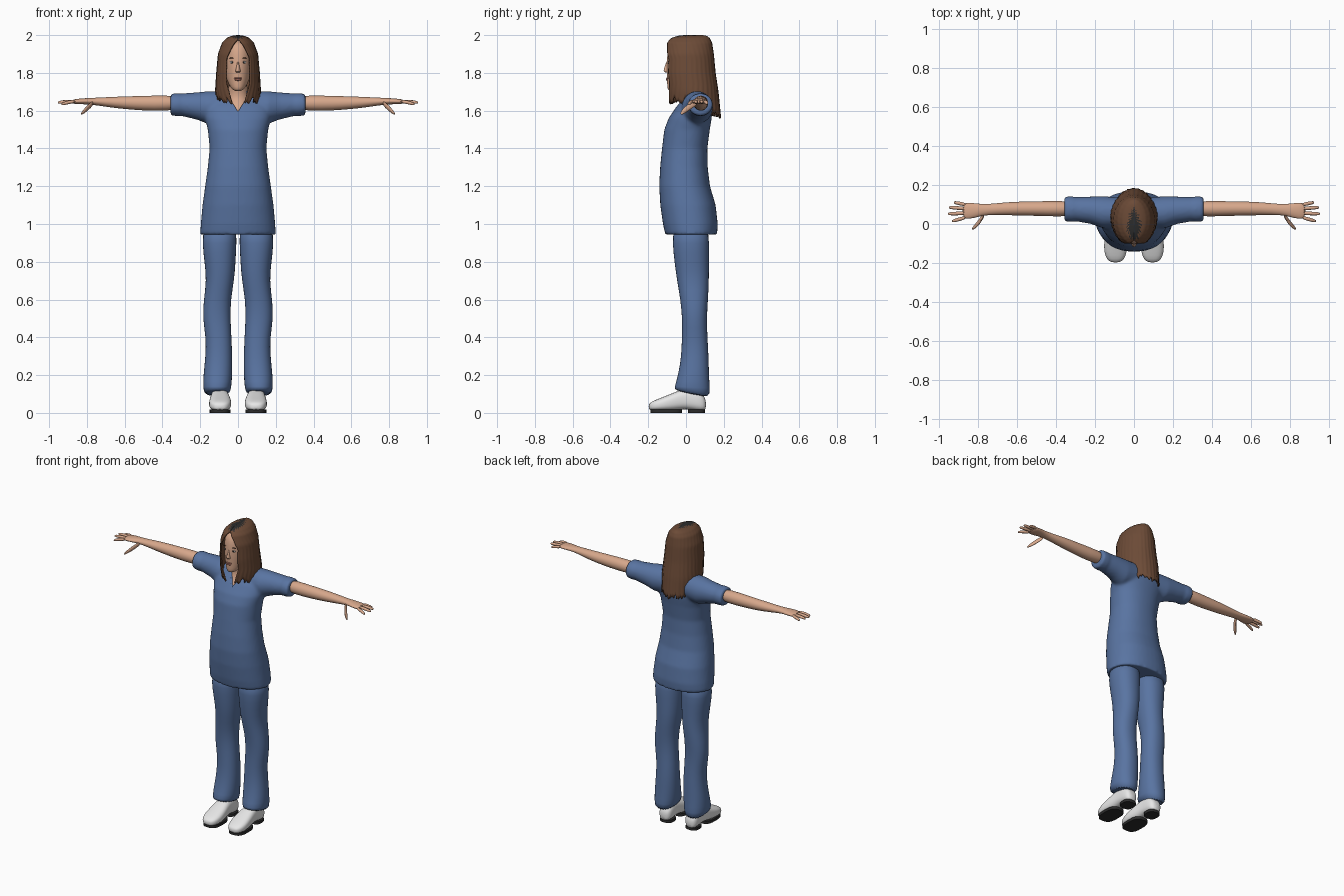
import bpy, bmesh, math, random
from mathutils import Vector

random.seed(4)
old = bpy.data.objects.get("Cube")
if old:
    bpy.data.objects.remove(old, do_unlink=True)


def material(name, r, g, b):
    m = bpy.data.materials.new(name)
    m.use_nodes = True
    m.diffuse_color = (r, g, b, 1)
    bsdf = m.node_tree.nodes["Principled BSDF"]
    bsdf.inputs["Base Color"].default_value = (r, g, b, 1)
    bsdf.inputs["Roughness"].default_value = 0.7
    return m


blue = material("scrub blue", 0.10, 0.175, 0.36)
skin = material("skin", 0.68, 0.39, 0.26)
brown = material("hair brown", 0.15, 0.07, 0.038)
charcoal = material("charcoal", 0.025, 0.025, 0.025)
white = material("shoe white", 0.8, 0.8, 0.8)
lip = material("lip rose", 0.5, 0.2, 0.15)


def finish(name, bm, mat, mirror=False, subsurf=0, angle=60):
    """Turn a bmesh into a smooth-shaded object, optionally mirrored in x."""
    bmesh.ops.recalc_face_normals(bm, faces=bm.faces)
    mesh = bpy.data.meshes.new(name)
    bm.to_mesh(mesh)
    bm.free()
    mesh.materials.append(mat)
    mesh.shade_smooth()
    mesh.set_sharp_from_angle(angle=math.radians(angle))
    ob = bpy.data.objects.new(name, mesh)
    bpy.context.collection.objects.link(ob)
    if mirror:
        ob.modifiers.new("Mirror", "MIRROR").use_mirror_merge = False
    if subsurf:
        s = ob.modifiers.new("Subsurf", "SUBSURF")
        s.levels = s.render_levels = subsurf
    return ob


def add_loft(bm, axis, rows, sides=24, power=1.0, tilt=0.0):
    """Rows are (position, min_a, max_a, min_b, max_b) along the axis."""
    def squash(v):
        return math.copysign(abs(v) ** power, v)
    rings = []
    for k, (p, a0, a1, b0, b1) in enumerate(rows):
        ring = []
        for i in range(sides):
            t = math.tau * i / sides
            a = (a0 + a1) / 2 + (a1 - a0) / 2 * squash(math.cos(t))
            b = (b0 + b1) / 2 + (b1 - b0) / 2 * squash(math.sin(t))
            q = p - tilt * (b - (b0 + b1) / 2) if k == 0 else p
            co = {"x": (q, a, b), "y": (a, q, b), "z": (a, b, q)}[axis]
            ring.append(bm.verts.new(co))
        rings.append(ring)
    for r, s in zip(rings, rings[1:]):
        for i in range(sides):
            j = (i + 1) % sides
            bm.faces.new((r[i], r[j], s[j], s[i]))
    bm.faces.new(rings[0])
    bm.faces.new(rings[-1])


def loft(name, axis, rows, mat, mirror=False, subsurf=1, **kw):
    bm = bmesh.new()
    add_loft(bm, axis, rows, **kw)
    return finish(name, bm, mat, mirror, subsurf)


def sym(rows):
    """Rows of (z, half_width, back, front) centred on x = 0."""
    return [(z, -w, w, y0, y1) for z, w, y0, y1 in rows]


def ball(name, centre, size, mat, mirror=False):
    bm = bmesh.new()
    bmesh.ops.create_uvsphere(bm, u_segments=16, v_segments=10, radius=1)
    bmesh.ops.scale(bm, vec=size, verts=bm.verts)
    bmesh.ops.translate(bm, vec=centre, verts=bm.verts)
    return finish(name, bm, mat, mirror)


# Tunic: body and sleeves fused into one cloth surface
bm = bmesh.new()
add_loft(bm, "z", sym([
    (0.945, .2, -.11, .165), (1.0, .197, -.122, .168), (1.1, .188, -.136, .157),
    (1.2, .174, -.142, .127), (1.3, .16, -.137, .115), (1.4, .15, -.127, .113),
    (1.5, .16, -.115, .126), (1.56, .175, -.092, .136), (1.62, .18, -.052, .139),
    (1.67, .15, -.01, .135), (1.705, .09, 0, .12)]), sides=40, power=.9)
sleeve = [(.06, -.02, .135, 1.54, 1.705), (.16, -.022, .143, 1.53, 1.703),
          (.22, 0, .141, 1.553, 1.697), (.3, .014, .138, 1.572, 1.691),
          (.315, .01, .142, 1.57, 1.693), (.357, .013, .141, 1.575, 1.69)]
for side in (1, -1):
    add_loft(bm, "x", [(side * r[0], *r[1:]) for r in sleeve])
tunic = finish("tunic", bm, blue)
remesh = tunic.modifiers.new("Fuse", "REMESH")
remesh.mode, remesh.voxel_size, remesh.use_smooth_shade = "VOXEL", 0.009, True
soften = tunic.modifiers.new("Soften", "SMOOTH")
soften.factor, soften.iterations = 0.5, 6

# V neckline cut
bm = bmesh.new()
tri = [bm.verts.new(c) for c in ((0, -.3, 1.595), (.085, -.3, 1.73), (-.085, -.3, 1.73))]
out = bmesh.ops.extrude_face_region(bm, geom=[bm.faces.new(tri)])
bmesh.ops.translate(bm, vec=(0, .31, 0),
                    verts=[g for g in out["geom"] if isinstance(g, bmesh.types.BMVert)])
cutter = finish("neckline_cutter", bm, blue)
cutter.hide_render = cutter.hide_viewport = True
cut = tunic.modifiers.new("Neckline", "BOOLEAN")
cut.operation, cut.object = "DIFFERENCE", cutter

# Trouser legs with sloping hems
loft("trouser_legs", "z", [
    (.095, .045, .18, -.06, .128), (.13, .035, .185, -.063, .127),
    (.2, .03, .184, -.042, .122), (.3, .03, .172, -.025, .12),
    (.4, .034, .17, -.022, .114), (.5, .04, .188, -.02, .11),
    (.6, .038, .182, -.03, .117), (.7, .02, .167, -.048, .122),
    (.8, .012, .178, -.062, .122), (.9, .008, .19, -.072, .123),
    (.99, .004, .185, -.07, .12)], blue, mirror=True, tilt=.27, power=.92)

# Shoes and soles
loft("shoes", "y", [
    (-.198, .075, .115, .02, .045), (-.183, .05, .14, .012, .06),
    (-.14, .035, .155, .01, .077), (-.09, .035, .153, .01, .097),
    (-.04, .043, .147, .015, .118), (0, .05, .142, .022, .13),
    (.06, .05, .142, .01, .13), (.09, .055, .137, .01, .1),
    (.107, .075, .12, .02, .065)], white, mirror=True, power=.75)
for name, y0, y1, inset in (("front_soles", -.188, -.02, 0), ("heel_soles", .01, .1, .012)):
    loft(name, "z", [(z, .04 + inset, .15 - inset, y0, y1) for z in (0, .018)],
         charcoal, mirror=True, subsurf=0, power=.7)

# Arms with palms, fingers and thumbs
loft("arms", "x", [
    (.3, .035, .122, 1.6, 1.682), (.45, .04, .117, 1.598, 1.68),
    (.55, .043, .116, 1.604, 1.677), (.65, .045, .113, 1.613, 1.674),
    (.76, .047, .1, 1.63, 1.668), (.8, .036, .105, 1.634, 1.667),
    (.85, .024, .11, 1.634, 1.663), (.88, .028, .106, 1.638, 1.658)], skin, mirror=True)


def digit(name, path, r):
    rows = [(x, y - r * s, y + r * s, z - r * s, z + r * s)
            for (x, y, z), s in zip(path, (1, 1.1, .9, .4))]
    loft(name, "x", rows, skin, mirror=True, sides=10)


for name, y, spread, tip, drop in (("index", .034, -.02, .935, .016), ("middle", .056, -.004, .955, .006),
                                   ("ring", .079, .006, .95, .004), ("little", .099, .012, .925, .012)):
    digit(name + "_fingers", [(.86 + (tip - .86) * f, y + spread * f, 1.649 - drop * f * f)
                              for f in (0, .5, .92, 1)], .0095)
digit("thumbs", [(.765, .055, 1.643), (.79, .015, 1.62), (.815, -.012, 1.597), (.832, -.026, 1.582)], .015)

# Neck and upper chest
loft("neck", "z", sym([
    (1.55, .06, -.07, .09), (1.6, .07, -.055, .1), (1.64, .065, -.025, .1),
    (1.68, .055, -.012, .095), (1.72, .048, -.025, .085), (1.79, .05, -.03, .08)]), skin)

# Head and face
loft("head", "z", sym([
    (1.703, .016, -.088, -.05), (1.715, .034, -.098, -.02), (1.74, .05, -.1, .04),
    (1.78, .064, -.101, .08), (1.82, .07, -.104, .1), (1.87, .074, -.102, .11),
    (1.92, .074, -.097, .11), (1.955, .06, -.08, .09), (1.975, .03, -.04, .06)]), skin, sides=32)
loft("nose", "z", sym([
    (1.8, .011, -.108, -.08), (1.808, .016, -.12, -.08), (1.82, .011, -.119, -.08),
    (1.845, .007, -.109, -.08), (1.87, .006, -.1, -.08)]), skin, sides=12)
ball("upper_lip", (0, -.098, 1.772), (.021, .007, .005), lip)
ball("lower_lip", (0, -.098, 1.764), (.018, .008, .006), lip)
ball("eyes", (.03, -.09, 1.856), (.013, .005, .006), white, True)
ball("irises", (.03, -.0935, 1.856), (.0055, .003, .0055), charcoal, True)
ball("eyebrows", (.031, -.091, 1.878), (.017, .004, .003), brown, True)

# Long hair: a curtain from the crown, parted over the face, with ragged ends
profile = [(2.0, .004, -.01, .09), (1.996, .035, -.045, .11), (1.985, .06, -.078, .125),
           (1.96, .084, -.103, .138), (1.9, .106, -.117, .147), (1.8, .115, -.117, .156),
           (1.7, .121, -.104, .171), (1.55, .11, -.08, .186)]


def section(z):
    for lo, hi in zip(profile[1:], profile):
        if z >= lo[0]:
            f = (hi[0] - z) / (hi[0] - lo[0])
            return [h + (l - h) * f for h, l in zip(hi[1:], lo[1:])]
    return profile[-1][1:]


def opening(z):
    f = min(max((1.978 - z) / .1, 0), 1)
    return .063 * f ** .7 - max(0, 1.74 - z) * .3


cols, levels = 96, 32
ends = []
for i in range(cols + 1):
    u = min(i, cols - i) / cols
    f = min(max((u - .24) / .12, 0), 1)
    ends.append(1.655 - .075 * f + random.uniform(-.022, .02))
bm = bmesh.new()
grid = []
for k in range(levels + 1):
    row = []
    for i in range(cols + 1):
        z = 2 + (ends[i] - 2) * (k / levels) ** 2
        w, y0, y1 = section(z)
        gap = math.asin(min(opening(z) / w, .95)) if z < 1.978 else 0
        a = gap + (math.tau - 2 * gap) * i / cols
        ripple = 1 + .012 * math.sin(i * 1.7) * k / levels
        row.append(bm.verts.new((w * ripple * math.sin(a),
                                 (y0 + y1) / 2 - (y1 - y0) / 2 * ripple * math.cos(a), z)))
    grid.append(row)
for r, s in zip(grid, grid[1:]):
    for i in range(cols):
        face = bm.faces.new((r[i], r[i + 1], s[i + 1], s[i]))
        c = face.calc_center_median()
        # Dark roots along the crown
        if c.z > 1.975 and -.08 < c.y < .075 and abs(c.x) < .026 - .3 * abs(c.y + .015) + .008 * (i % 3):
            face.material_index = 1
bm.faces.new(grid[0]).material_index = 1
hair = finish("hair", bm, brown)
hair.data.materials.append(charcoal)
shell = hair.modifiers.new("Thickness", "SOLIDIFY")
shell.thickness, shell.offset = 0.008, -1
